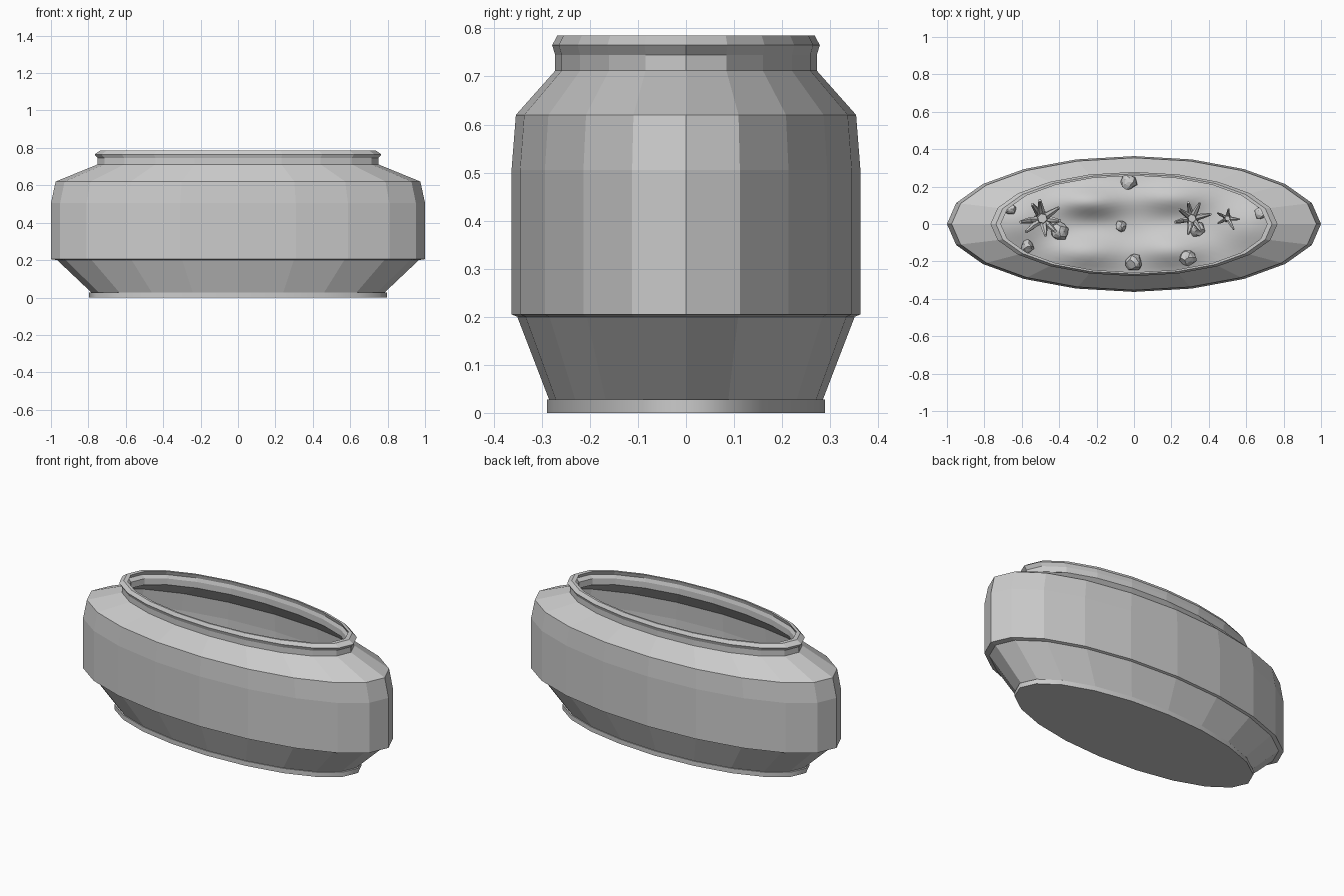
import bpy, bmesh, math, random
from mathutils import Vector

if "Cube" in bpy.data.objects:
    bpy.data.objects.remove(bpy.data.objects["Cube"])

random.seed(4)
RATIO = 0.363   # depth / width of the oval
SIDES = 20


def finish(name, bm, smooth=None):
    bmesh.ops.recalc_face_normals(bm, faces=bm.faces)
    me = bpy.data.meshes.new(name)
    bm.to_mesh(me)
    bm.free()
    ob = bpy.data.objects.new(name, me)
    bpy.context.collection.objects.link(ob)
    if smooth is not None:
        bpy.ops.object.select_all(action='DESELECT')
        ob.select_set(True)
        bpy.context.view_layer.objects.active = ob
        bpy.ops.object.shade_smooth_by_angle(angle=math.radians(smooth))
    return ob


def oval_lathe(name, profile, cap_first=False, cap_last=False, smooth=None):
    bm = bmesh.new()
    rings = []
    for r, z in profile:
        rings.append([bm.verts.new((r * math.cos(2 * math.pi * i / SIDES),
                                    r * RATIO * math.sin(2 * math.pi * i / SIDES), z))
                      for i in range(SIDES)])
    for a, b in zip(rings, rings[1:]):
        for i in range(SIDES):
            j = (i + 1) % SIDES
            bm.faces.new((a[i], a[j], b[j], b[i]))
    if cap_first:
        bm.faces.new(rings[0])
    if cap_last:
        bm.faces.new(rings[-1])
    return finish(name, bm, smooth)


# Foot ring
oval_lathe("foot", [(0.797, 0.0), (0.797, 0.028), (0.78, 0.028)], cap_first=True, smooth=60)

# Faceted oval bowl: outer wall, rolled lip, inner wall
oval_lathe("bowl", [(0.785, 0.028), (0.967, 0.2), (1.0, 0.205), (1.0, 0.505), (0.975, 0.62),
                    (0.75, 0.712), (0.75, 0.745), (0.767, 0.765), (0.738, 0.785),
                    (0.712, 0.785), (0.728, 0.762), (0.712, 0.742), (0.712, 0.705),
                    (0.95, 0.608), (0.975, 0.5), (0.975, 0.215), (0.945, 0.205),
                    (0.765, 0.045)], cap_last=True)

# Dunes: (x, y, spread x, spread y, height)
MOUNDS = [(-0.24, 0.12, 0.17, 0.08, 0.09), (-0.26, -0.15, 0.19, 0.09, 0.07),
          (0.2, 0.14, 0.18, 0.08, 0.06), (0.2, -0.14, 0.17, 0.09, 0.07),
          (-0.62, 0.02, 0.18, 0.15, 0.08), (0.62, 0.0, 0.16, 0.14, 0.06)]


def ground(x, y):
    return 0.215 + sum(h * math.exp(-((x - cx) / sx) ** 2 - ((y - cy) / sy) ** 2)
                       for cx, cy, sx, sy, h in MOUNDS)


# Sand bed
bm = bmesh.new()
SEG, RINGS = 60, 18
centre = bm.verts.new((0, 0, ground(0, 0)))
prev = None
for k in range(1, RINGS + 1):
    ring = []
    for i in range(SEG):
        a = 2 * math.pi * i / SEG
        x, y = 0.972 * k / RINGS * math.cos(a), 0.972 * RATIO * k / RINGS * math.sin(a)
        ring.append(bm.verts.new((x, y, ground(x, y))))
    for i in range(SEG):
        j = (i + 1) % SEG
        if prev:
            bm.faces.new((prev[i], ring[i], ring[j], prev[j]))
        else:
            bm.faces.new((centre, ring[i], ring[j]))
    prev = ring
finish("sand", bm, 180)


def pebble(name, x, y, size):
    bm = bmesh.new()
    bmesh.ops.create_icosphere(bm, subdivisions=2, radius=size)
    base = Vector((x, y, ground(x, y) + size * 0.45))
    for v in bm.verts:
        v.co = v.co * random.uniform(0.82, 1.12) + base
    finish(name, bm)


def add_branch(bm, points, r0, r1, sides=6):
    prev = None
    n = len(points) - 1
    for k, p in enumerate(points):
        d = (points[min(k + 1, n)] - points[max(k - 1, 0)]).normalized()
        u = d.orthogonal().normalized()
        w = d.cross(u)
        r = r0 + (r1 - r0) * k / n
        ring = [bm.verts.new(p + r * (math.cos(2 * math.pi * i / sides) * u +
                                      math.sin(2 * math.pi * i / sides) * w))
                for i in range(sides)]
        if prev:
            # align rings by nearest start vertex to avoid twisting
            s = min(range(sides), key=lambda q: (ring[q].co - prev[0].co).length)
            ring = ring[s:] + ring[:s]
            for i in range(sides):
                j = (i + 1) % sides
                bm.faces.new((prev[i], prev[j], ring[j], ring[i]))
        prev = ring
    bm.faces.new(prev)


def coral(name, x, y, top, reach, arms):
    bm = bmesh.new()
    z0 = ground(x, y) - 0.02
    h = top - z0
    add_branch(bm, [Vector((x, y, z0)), Vector((x, y, z0 + h * 0.4)),
                    Vector((x, y, z0 + h * 0.8))], reach * 0.38, reach * 0.22)
    for i in range(arms):
        a = 2 * math.pi * i / arms + random.uniform(-0.25, 0.25)
        d = Vector((math.cos(a), math.sin(a), 0)) * reach * random.uniform(0.75, 1.05)
        s = z0 + h * random.uniform(0.45, 0.65)
        add_branch(bm, [Vector((x, y, s)), Vector((x, y, s + h * 0.14)) + d * 0.6,
                        Vector((x, y, top - random.uniform(0, 0.15) * h)) + d],
                   reach * 0.2, reach * 0.07)
    finish(name, bm, 40)


# Corals
coral("coral_large", -0.49, 0.03, 0.57, 0.12, 8)
coral("coral_medium", 0.31, 0.03, 0.46, 0.1, 7)
coral("coral_small", 0.5, 0.03, 0.38, 0.065, 5)

# Pebbles and shells
for n, (x, y, s) in enumerate([(-0.03, 0.225, 0.045), (0.0, -0.205, 0.045), (0.29, -0.18, 0.045),
                               (-0.4, -0.04, 0.05), (-0.57, -0.12, 0.035), (-0.07, -0.01, 0.03),
                               (0.68, 0.06, 0.035), (-0.66, 0.08, 0.03), (0.34, -0.03, 0.04)]):
    pebble(f"pebble_{n + 1}", x, y, s)
